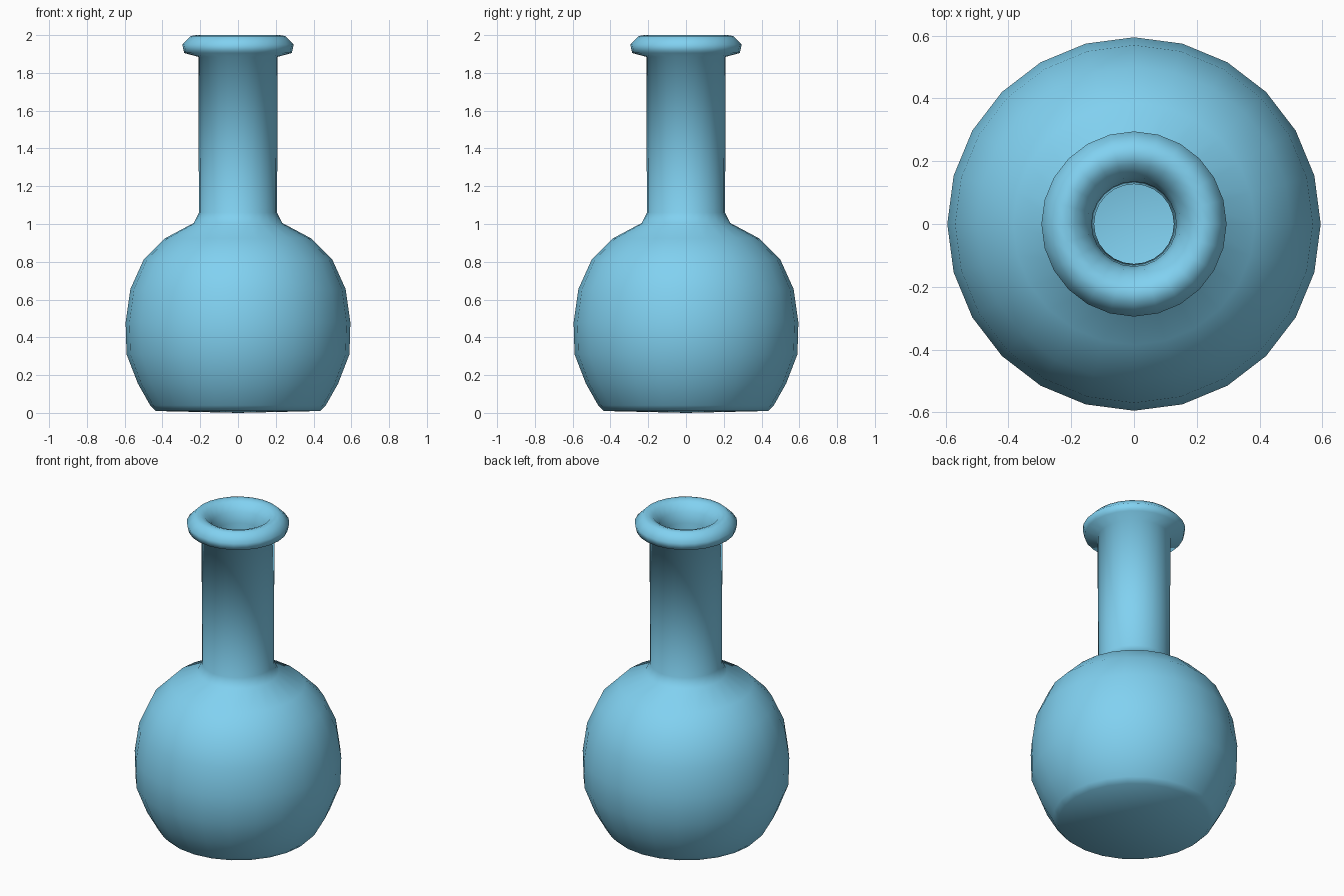
import bpy, bmesh, math

if "Cube" in bpy.data.objects:
    bpy.data.objects.remove(bpy.data.objects["Cube"])

SIDES = 24

# Outer wall from base centre up to the lip, then the inner wall back down to the floor
outer = [(0, 0), (0.435, 0.01), (0.465, 0.04), (0.53, 0.155), (0.59, 0.31), (0.595, 0.48),
         (0.57, 0.655), (0.50, 0.81), (0.385, 0.925), (0.235, 1.005), (0.207, 1.06), (0.21, 1.885)]
lip = [(0.285, 1.905), (0.295, 1.95), (0.25, 1.995), (0.22, 2.0), (0.19, 1.99), (0.15, 1.945)]
inner = [(0.135, 1.88), (0.127, 1.04), (0.17, 0.95), (0.335, 0.86), (0.44, 0.76), (0.50, 0.63),
         (0.52, 0.48), (0.515, 0.33), (0.46, 0.19), (0.40, 0.09), (0, 0.08)]
profile = outer + lip + inner


def lathe(name, points, sides):
    """Revolve an (r, z) profile around the z axis."""
    bm = bmesh.new()
    verts = [bm.verts.new((r, 0, z)) for r, z in points]
    edges = [bm.edges.new(pair) for pair in zip(verts, verts[1:])]
    bmesh.ops.spin(bm, geom=verts + edges, cent=(0, 0, 0), axis=(0, 0, 1),
                   angle=2 * math.pi, steps=sides, use_merge=True)
    bmesh.ops.remove_doubles(bm, verts=bm.verts, dist=0.0005)
    bmesh.ops.recalc_face_normals(bm, faces=bm.faces)
    for f in bm.faces:
        f.smooth = True
    mesh = bpy.data.meshes.new(name)
    bm.to_mesh(mesh)
    bm.free()
    obj = bpy.data.objects.new(name, mesh)
    bpy.context.collection.objects.link(obj)
    return obj


# Hollow round flask with flat base and rolled lip
flask = lathe("round_flask", profile, SIDES)
glass = bpy.data.materials.new("blue_glass")
glass.diffuse_color = (0.22, 0.64, 0.88, 1)
glass.use_nodes = True
glass.node_tree.nodes["Principled BSDF"].inputs["Base Color"].default_value = glass.diffuse_color
flask.data.materials.append(glass)
